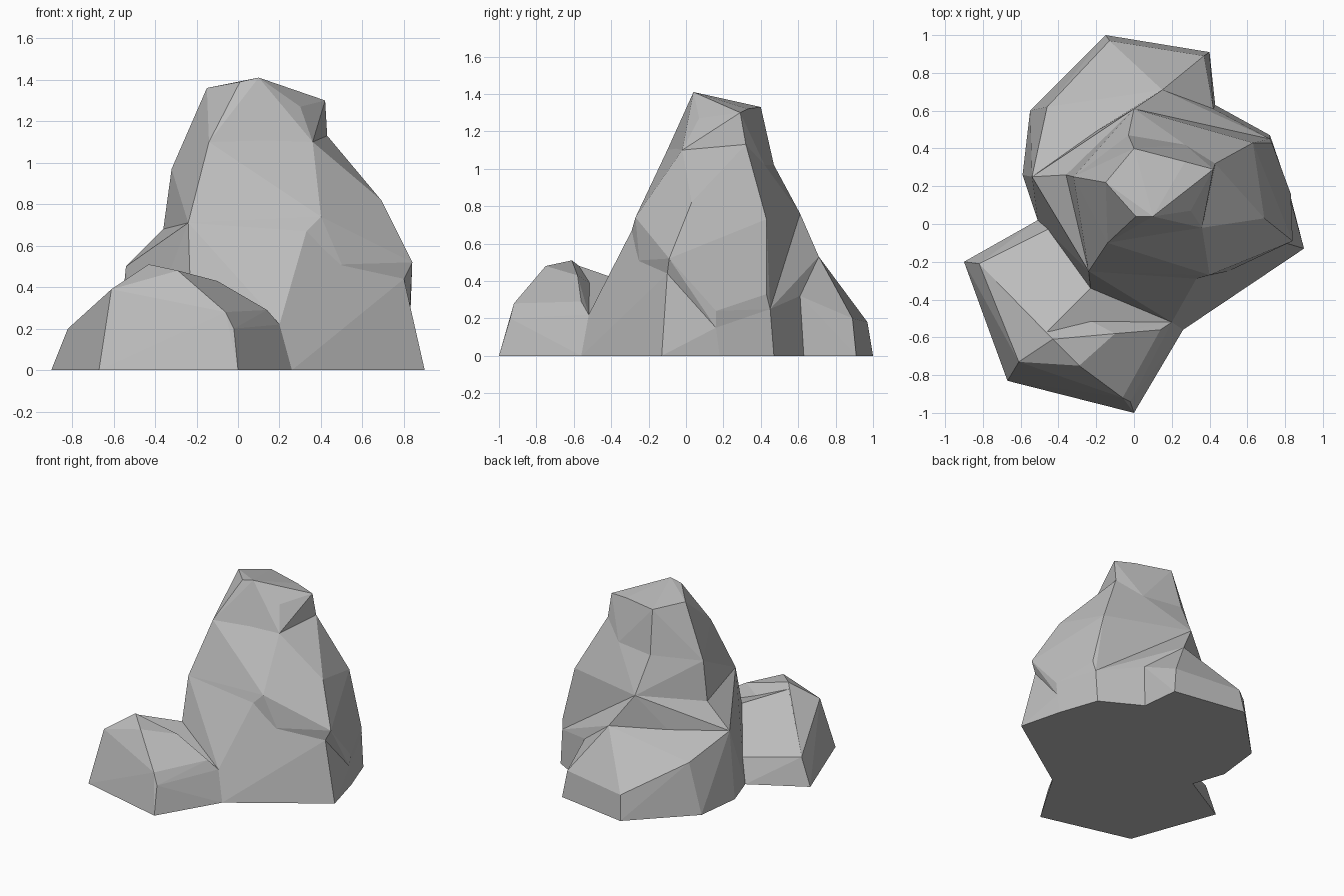
import bpy
import bmesh
from mathutils import Vector

default_cube = bpy.data.objects.get("Cube")
if default_cube:
    bpy.data.objects.remove(default_cube, do_unlink=True)


def make_material(name, colour):
    material = bpy.data.materials.new(name)
    material.use_nodes = True
    material.diffuse_color = colour
    shader = material.node_tree.nodes["Principled BSDF"]
    shader.inputs["Base Color"].default_value = colour
    shader.inputs["Roughness"].default_value = 0.9
    return material


stone_grey = make_material("stone grey", (0.5, 0.5, 0.5, 1))


def on_ground(*outline):
    """Turn a flat outline into corners standing on the ground."""
    return [(x, y, 0) for x, y in outline]


def make_stone(name, *corner_groups):
    """Wrap flat facets tightly around groups of corner points."""
    bm = bmesh.new()
    for corners in corner_groups:
        for corner in corners:
            bm.verts.new(Vector(corner))
    bmesh.ops.remove_doubles(bm, verts=bm.verts, dist=0.001)
    hull = bmesh.ops.convex_hull(bm, input=bm.verts)
    # Discard points that ended up inside the stone
    unused = {item for item in hull["geom_interior"] + hull["geom_unused"]
              if isinstance(item, bmesh.types.BMVert)}
    bmesh.ops.delete(bm, geom=list(unused), context="VERTS")
    # Merge nearly level triangles into broad chiselled facets
    bmesh.ops.dissolve_limit(bm, angle_limit=0.04, verts=bm.verts, edges=bm.edges)
    bmesh.ops.recalc_face_normals(bm, faces=bm.faces)
    mesh = bpy.data.meshes.new(name)
    bm.to_mesh(mesh)
    bm.free()
    mesh.materials.append(stone_grey)
    stone = bpy.data.objects.new(name, mesh)
    bpy.context.collection.objects.link(stone)
    return stone


# Corners shared by neighbouring stones
front_toe = (0.2, -0.52, 0.22)
front_saddle = (-0.23, -0.34, 0.4)
left_shoulder = (-0.36, 0.26, 0.68)
front_shoulder = (-0.24, -0.25, 0.71)
back_shoulder = (0, 0.61, 0.76)
front_knee = (0.33, -0.29, 0.67)
back_crease = [(0.15, 0.71, 0.53), (-0.54, 0.25, 0.5), (0.42, 0.61, 0.32)]
side_undercut = [(0.8, -0.1, 0.44), (0.82, 0.16, 0.15), (0.72, 0.45, 0.25),
                 (0.44, -0.27, 0.44)]
neck = [(-0.14, -0.1, 1.1), (0.12, -0.04, 1.13), (0.36, -0.02, 1.1),
        (0.43, 0.32, 1.13), (0.27, 0.42, 1.02), (-0.03, 0.47, 1.02),
        (-0.32, 0.25, 0.97)]

# Broad foot of the main rock, ending at the undercut
make_stone(
    "main_foot",
    on_ground((0.26, -0.56), (0.9, -0.13), (0.82, 0.18), (0.72, 0.47),
              (0.43, 0.63), (-0.59, 0.26), (-0.51, 0.02)),
    side_undercut, back_crease,
    [front_toe, front_saddle, front_shoulder, front_knee,
     left_shoulder, back_shoulder],
)

# Bulging middle, overhanging the foot on its left side
make_stone(
    "main_body",
    side_undercut, neck,
    [(0.84, -0.09, 0.52), (0.83, 0.16, 0.24), (0.73, 0.43, 0.33),
     (0.5, -0.25, 0.51), (0.4, -0.27, 0.74), (0.69, 0.03, 0.82),
     (0.63, 0.43, 0.73), (0.27, 0.53, 0.73)],
    [front_shoulder, front_knee, left_shoulder, back_shoulder],
)

# Narrow summit
make_stone(
    "peak",
    neck,
    [(0.01, 0.04, 1.39), (0.1, 0.04, 1.41), (0.3, 0.07, 1.27),
     (0.42, 0.29, 1.3), (0.27, 0.33, 1.32), (0, 0.4, 1.33),
     (-0.15, 0.22, 1.36)],
)

# Low sloping slab behind
make_stone(
    "back_slab",
    on_ground((0.4, 0.91), (-0.15, 1), (-0.55, 0.6), (-0.59, 0.26),
              (-0.4, 0.1), (0.2, 0.1), (0.43, 0.63)),
    back_crease,
    [(0.37, 0.89, 0.2), (-0.13, 0.97, 0.18), (-0.46, 0.62, 0.38)],
)

# Front boulder: a raised lump with a lower wedge joining it to the main rock
boulder_side = [(-0.82, -0.21, 0.2), (-0.46, -0.57, 0.48), front_toe]
make_stone(
    "front_boulder",
    on_ground((-0.9, -0.2), (-0.67, -0.83), (0, -1), (0.26, -0.56)),
    boulder_side,
    [(-0.61, -0.73, 0.39), (-0.36, -0.86, 0.2), (-0.36, -0.88, 0.12),
     (-0.02, -0.94, 0.2), (-0.06, -0.92, 0.28), (-0.29, -0.75, 0.48),
     (-0.43, -0.61, 0.51), (-0.1, -0.58, 0.43), (0.14, -0.56, 0.29)],
)
make_stone(
    "boulder_wedge",
    on_ground((-0.9, -0.2), (-0.51, 0.02), (0.1, -0.2), (0.26, -0.56),
              (-0.4, -0.6)),
    boulder_side,
    [front_saddle, (-0.44, -0.02, 0.17)],
)
